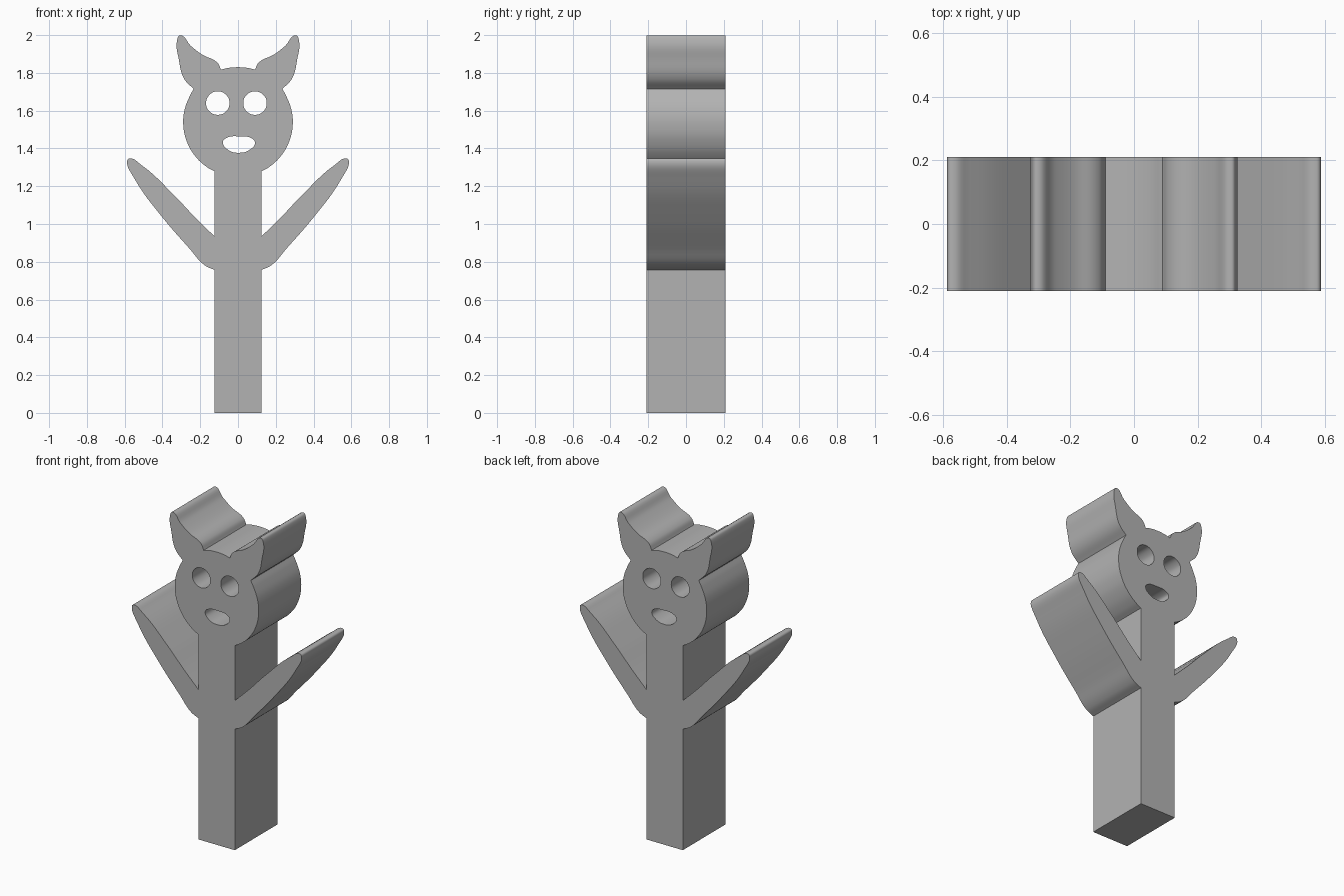
import bpy, bmesh, math

cube = bpy.data.objects.get("Cube")
if cube:
    bpy.data.objects.remove(cube, do_unlink=True)

DEPTH = 0.42
HEAD_Z, HEAD_R = 1.54, 0.29

grey = bpy.data.materials.new("plain grey")
grey.use_nodes = True
colour = (0.45, 0.45, 0.45, 1)
grey.diffuse_color = colour
grey.node_tree.nodes["Principled BSDF"].inputs["Base Color"].default_value = colour


def corner(x, z):
    return (x, z, "VECTOR")


def smooth(*points):
    return [(x, z, "AUTO") for x, z in points]


def ring(cx, cz, r, start, end, count):
    """Points on a circular arc, angles in degrees."""
    angles = [math.radians(start + (end - start) * i / (count - 1)) for i in range(count)]
    return smooth(*[(cx + r * math.cos(a), cz + r * math.sin(a)) for a in angles])


def add_loop(curve, points):
    """Closed bezier loop, sharp at corner points."""
    spline = curve.splines.new("BEZIER")
    spline.bezier_points.add(len(points) - 1)
    spline.use_cyclic_u = True
    spline.resolution_u = 6
    for bp, (x, z, kind) in zip(spline.bezier_points, points):
        bp.co = (x, z, 0)
        bp.handle_left_type = bp.handle_right_type = kind


# Half outline: trunk, raised arm, round head, pointed ear
half = [corner(0.125, 0), corner(0.125, 0.757)]
half += smooth((0.177, 0.782), (0.257, 0.87), (0.40, 1.035), (0.545, 1.235),
               (0.587, 1.335), (0.575, 1.347), (0.515, 1.315), (0.336, 1.15),
               (0.23, 1.038))
half += [corner(0.125, 0.935), corner(0.125, 1.279)]
half += ring(0, HEAD_Z, HEAD_R, -55, 28, 6)
half += [corner(0.235, 1.715)]
half += smooth((0.286, 1.77), (0.313, 1.87), (0.322, 1.975), (0.307, 1.998),
               (0.25, 1.943), (0.19, 1.897), (0.11, 1.855))
half += [corner(0.09, 1.817)]
half += smooth((0.047, 1.827))
outline = half + [(-x, z, kind) for x, z, kind in reversed(half)]

curve = bpy.data.curves.new("tree_figure", "CURVE")
curve.dimensions = "2D"
curve.fill_mode = "BOTH"
curve.extrude = DEPTH / 2
add_loop(curve, outline)

# Eye and mouth holes
for x in (-0.107, 0.09):
    add_loop(curve, ring(x, 1.64, 0.062, 0, 315, 8))
add_loop(curve, smooth((-0.08, 1.435), (-0.06, 1.456), (0.005, 1.464), (0.075, 1.452),
                       (0.09, 1.43), (0.062, 1.393), (0.005, 1.377), (-0.05, 1.391)))

# Stand the cut-out upright and turn it into a mesh
figure = bpy.data.objects.new("tree_figure", curve)
bpy.context.collection.objects.link(figure)
curve.materials.append(grey)
figure.rotation_euler.x = math.pi / 2
for ob in bpy.context.selected_objects:
    ob.select_set(False)
bpy.context.view_layer.objects.active = figure
figure.select_set(True)
bpy.ops.object.convert(target="MESH")
bpy.ops.object.transform_apply(location=False, rotation=True, scale=False)

bm = bmesh.new()
bm.from_mesh(figure.data)
bmesh.ops.remove_doubles(bm, verts=bm.verts, dist=0.0002)
bmesh.ops.recalc_face_normals(bm, faces=bm.faces)
bm.to_mesh(figure.data)
bm.free()
bpy.ops.object.shade_smooth_by_angle(angle=math.radians(30))
